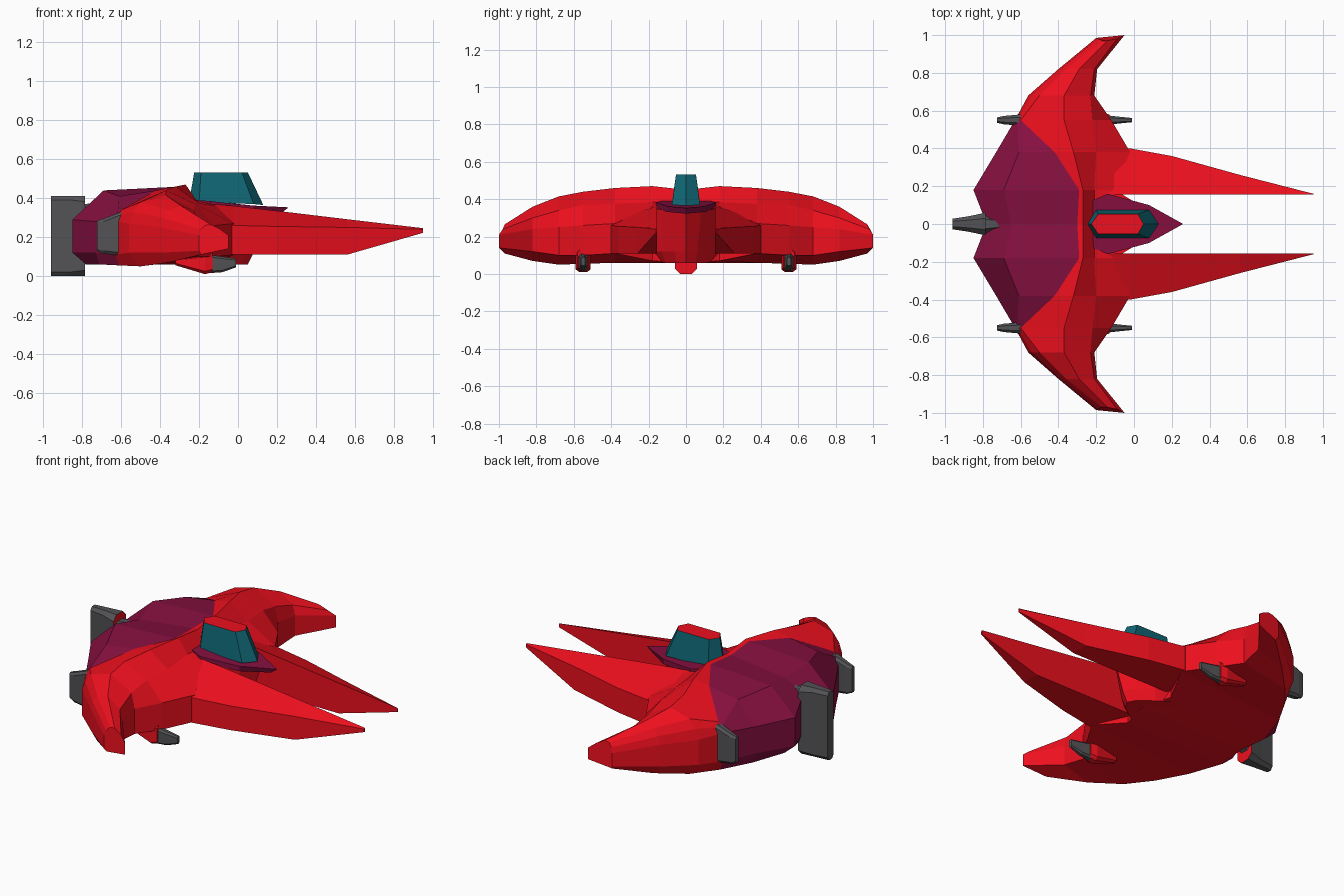
import bpy, bmesh

if "Cube" in bpy.data.objects:
    bpy.data.objects.remove(bpy.data.objects["Cube"])


def material(name, r, g, b):
    m = bpy.data.materials.new(name)
    m.diffuse_color = (r, g, b, 1)
    m.use_nodes = True
    m.node_tree.nodes["Principled BSDF"].inputs["Base Color"].default_value = m.diffuse_color
    return m


RED = material("red", 0.85, 0.005, 0.013)
MAROON = material("maroon", 0.24, 0.005, 0.05)
TEAL = material("teal", 0.005, 0.13, 0.17)
DARK = material("dark_grey", 0.085, 0.085, 0.09)


def loft(name, rings, mats, pick=None, cap_mats=(0, 0), mirror=False):
    """Skin a list of equal closed rings; pick(i, j) chooses the material slot."""
    bm = bmesh.new()
    vs = [[bm.verts.new(p) for p in ring] for ring in rings]
    n = len(rings[0])
    for i in range(len(vs) - 1):
        for j in range(n):
            k = (j + 1) % n
            f = bm.faces.new((vs[i][j], vs[i][k], vs[i + 1][k], vs[i + 1][j]))
            f.material_index = pick(i, j) if pick else 0
    for ring, slot in ((vs[0], cap_mats[0]), (vs[-1], cap_mats[1])):
        bm.faces.new(ring).material_index = slot
    bmesh.ops.recalc_face_normals(bm, faces=bm.faces[:])
    me = bpy.data.meshes.new(name)
    bm.to_mesh(me)
    bm.free()
    for m in mats:
        me.materials.append(m)
    ob = bpy.data.objects.new(name, me)
    bpy.context.collection.objects.link(ob)
    if mirror:
        mod = ob.modifiers.new("mirror", 'MIRROR')
        mod.use_axis = (False, True, False)
        mod.use_mirror_merge = False
    return ob


def both_sides(half):
    """Complete an outline by reflecting it across y = 0."""
    return half + [(x, -y, z) for x, y, z in reversed(half) if y > 1e-6]


def box_ring(x, y, half_w, z0, z1, c=0.0):
    """Upright section at x, with chamfer c on top and bottom corners."""
    t = half_w * 0.5
    return [(x, y - half_w, z0 + c), (x, y - t, z0), (x, y + t, z0), (x, y + half_w, z0 + c),
            (x, y + half_w, z1 - c), (x, y + t, z1), (x, y - t, z1), (x, y - half_w, z1 - c)]


# Hull and swept wings: (x, z) sections spaced along the span
sections = [
    (0.00, [(-.76, .06), (-.78, .12), (-.78, .35), (-.65, .41), (-.30, .45), (-.27, .45), (-.21, .38), (-.05, .36), (-.05, .06)]),
    (0.18, [(-.78, .06), (-.85, .12), (-.85, .29), (-.69, .44), (-.29, .46), (-.27, .47), (-.21, .385), (-.11, .36), (-.11, .07)]),
    (0.38, [(-.71, .06), (-.73, .12), (-.73, .28), (-.61, .41), (-.42, .44), (-.32, .46), (-.20, .375), (-.02, .27), (-.02, .11)]),
    (0.55, [(-.61, .055), (-.63, .11), (-.63, .28), (-.62, .31), (-.60, .34), (-.37, .44), (-.22, .37), (-.12, .26), (-.12, .10)]),
    (0.68, [(-.50, .05), (-.56, .12), (-.56, .27), (-.54, .33), (-.50, .38), (-.37, .415), (-.23, .34), (-.21, .25), (-.21, .10)]),
    (0.82, [(-.36, .07), (-.40, .12), (-.40, .25), (-.39, .30), (-.36, .34), (-.29, .36), (-.21, .30), (-.195, .24), (-.195, .12)]),
]
half = [[(x, y, z) for x, z in pts] for y, pts in sections]
# Wing tip ends in a forward-pointing edge
half.append([(-.19, .97, .11), (-.20, .985, .13), (-.20, .985, .21), (-.19, .98, .24), (-.17, .97, .26),
             (-.14, .97, .265), (-.09, .98, .24), (-.05, 1, .21), (-.05, 1, .14)])
span = [[(x, -y, z) for x, y, z in r] for r in reversed(half[1:])] + half
mid = len(half) - 1


def hull_colour(i, j):
    inner = mid - 3 <= i < mid + 3
    return 1 if inner and j <= 3 else 0


loft("hull_and_wings", span, [RED, MAROON], hull_colour)

# Long forward prongs: (x, outer y, inner top z, ridge z, bottom z)
prong = [(-.20, .38, .375, .30, .11), (-.02, .40, .36, .26, .11), (.20, .36, .335, .255, .11),
         (.56, .26, .292, .25, .11), (.95, .16, .246, .24, .222)]
loft("forward_prong",
     [[(x, .155, b), (x, o, b), (x, o, r), (x, .155, t)] for x, o, t, r, b in prong],
     [RED], mirror=True)

# Red fuselage block beneath the nose
lower = both_sides([(.05, 0, .06), (.02, .05, .06), (-.06, .11, .06), (-.16, .17, .07), (-.3, .17, .07)])
belt = both_sides([(.08, 0, .12), (.04, .06, .12), (-.04, .13, .12), (-.13, .19, .12), (-.3, .19, .12)])
upper = both_sides([(.15, 0, .33), (.07, .08, .335), (-.02, .13, .345), (-.13, .2, .355), (-.3, .2, .36)])
loft("nose_underside", [lower, belt, upper], [RED])

# Pointed maroon nose plate
plate = both_sides([(.26, 0, .353), (.08, .10, .362), (-.03, .13, .372), (-.14, .16, .385), (-.23, .12, .392)])
under = [(x - .04 * (x > .2), y, z - .03) for x, y, z in plate]
loft("nose_plate", [under, plate], [MAROON])

# Hexagonal canopy with red roof
base = both_sides([(.13, 0, .365), (.08, .075, .37), (-.20, .075, .38), (-.25, 0, .385)])
roof = both_sides([(.05, 0, .533), (.02, .053, .533), (-.19, .053, .533), (-.225, 0, .533)])
loft("canopy", [base, roof], [TEAL, RED], cap_mats=(0, 1))

# Tall central tail engine with red front face
loft("tail_engine", [box_ring(-.96, 0, .028, 0, .41, .02), box_ring(-.87, 0, .042, 0, .412, .02),
                     box_ring(-.785, 0, .06, 0, .412, .03)], [DARK, RED], cap_mats=(0, 1))
loft("tail_mount", [box_ring(-.785, 0, .05, .06, .37, .03), box_ring(-.70, 0, .03, .10, .38, .03)], [DARK])

# Side thrusters at the wing roots
loft("side_thruster", [box_ring(-.725, .55, .014, .13, .285, .01), box_ring(-.69, .55, .022, .115, .295, .015),
                       box_ring(-.60, .55, .03, .105, .33, .015)], [DARK], mirror=True)

# Underslung guns and their red fairings
loft("wing_gun", [box_ring(-.15, .55, .026, .015, .11, .01), box_ring(-.08, .55, .018, .02, .10, .01),
                  box_ring(-.01, .55, .011, .045, .09, .008)], [DARK], mirror=True)
loft("gun_fairing", [box_ring(-.32, .55, .02, .055, .12, .01), box_ring(-.17, .55, .04, .01, .13, .015),
                     box_ring(-.13, .55, .03, .02, .13, .015)], [RED], mirror=True)
